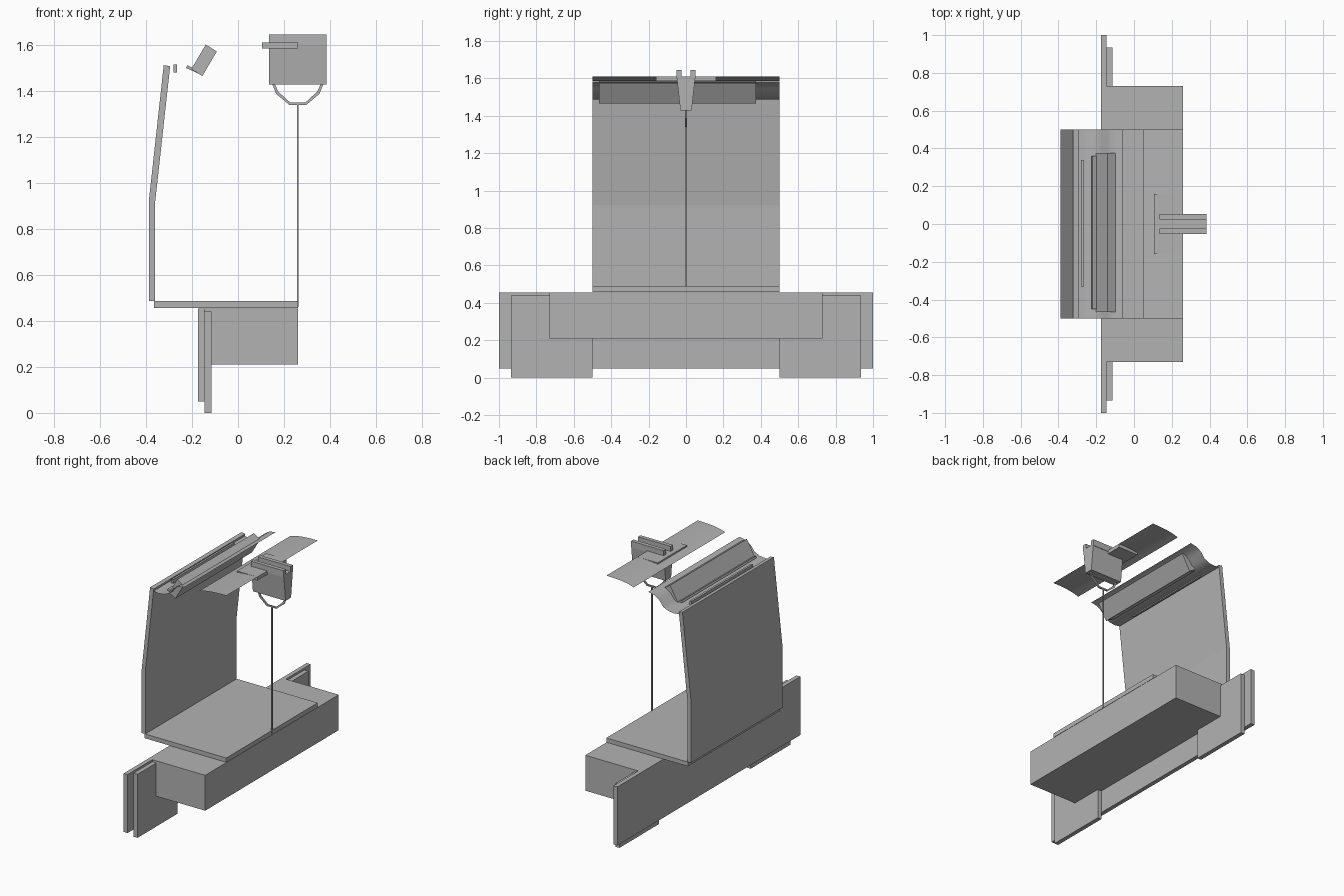
import bpy
import bmesh
from mathutils import Vector

cube = bpy.data.objects.get("Cube")
if cube:
    bpy.data.objects.remove(cube, do_unlink=True)

grey = bpy.data.materials.new("plain_grey")
grey.use_nodes = True
colour = (0.45, 0.45, 0.45, 1)
grey.diffuse_color = colour
grey.node_tree.nodes["Principled BSDF"].inputs["Base Color"].default_value = colour


def finish(name, bm, solid=True):
    if solid:
        bmesh.ops.recalc_face_normals(bm, faces=bm.faces)
    mesh = bpy.data.meshes.new(name)
    bm.to_mesh(mesh)
    bm.free()
    mesh.materials.append(grey)
    obj = bpy.data.objects.new(name, mesh)
    bpy.context.collection.objects.link(obj)
    return obj


def prism(name, profile, low, high, axis="y"):
    """Extrude a closed profile: (x, z) along y, or (y, z) along x."""
    bm = bmesh.new()
    if axis == "y":
        pts = [(a, low, b) for a, b in profile]
        shift = Vector((0, high - low, 0))
    else:
        pts = [(low, a, b) for a, b in profile]
        shift = Vector((high - low, 0, 0))
    face = bm.faces.new([bm.verts.new(p) for p in pts])
    out = bmesh.ops.extrude_face_region(bm, geom=[face], use_keep_orig=True)
    moved = [v for v in out["geom"] if isinstance(v, bmesh.types.BMVert)]
    bmesh.ops.translate(bm, verts=moved, vec=shift)
    return finish(name, bm)


def box(name, x, y, z):
    profile = [(x[0], z[0]), (x[1], z[0]), (x[1], z[1]), (x[0], z[1])]
    return prism(name, profile, y[0], y[1])


def sheet(name, path, half):
    """Thin open surface following an (x, z) path."""
    bm = bmesh.new()
    rows = [[bm.verts.new((x, y, z)) for y in (-half, half)] for x, z in path]
    for a, b in zip(rows, rows[1:]):
        bm.faces.new((a[0], b[0], b[1], a[1]))
    obj = finish(name, bm, False)
    for p in obj.data.polygons:
        p.use_smooth = True
    return obj


# Base and skirting
box("base_box", (-0.145, 0.26), (-0.73, 0.73), (0.21, 0.455))
box("long_skirt", (-0.175, -0.145), (-1, 1), (0.05, 0.455))
for side, y in (("front", (-0.935, -0.5)), ("back", (0.5, 0.935))):
    box(side + "_skirt_plate", (-0.145, -0.115), y, (0, 0.44))

# Floor and bent side wall
box("floor", (-0.365, 0.26), (-0.5, 0.5), (0.457, 0.487))
prism("side_wall", [(-0.388, 0.487), (-0.36, 0.487), (-0.36, 0.92),
                    (-0.295, 1.508), (-0.323, 1.512), (-0.388, 0.92)], -0.5, 0.5)

# Ceiling sheets
sheet("cove_sheet", [(-0.31, 1.495), (-0.26, 1.487), (-0.215, 1.492), (-0.175, 1.51),
                     (-0.145, 1.55), (-0.11, 1.573), (-0.06, 1.583)], 0.5)
sheet("ceiling_sheet", [(0.05, 1.585), (0.09, 1.597), (0.14, 1.605),
                        (0.2, 1.609), (0.26, 1.61)], 0.5)

# Tilted lamp with its lip, and the narrow strip beside the wall
prism("lamp_box", [(-0.155, 1.465), (-0.092, 1.572), (-0.14, 1.602), (-0.203, 1.495)],
      -0.465, 0.375)
prism("lamp_lip", [(-0.155, 1.468), (-0.15, 1.478), (-0.22, 1.512), (-0.226, 1.5)],
      -0.45, 0.36)
box("wall_strip", (-0.28, -0.266), (-0.33, 0.34), (1.48, 1.515))

# Hanging unit: tapered body with two top rails and a cross bracket
prism("hanger_body", [(-0.03, 1.428), (0.03, 1.428), (0.05, 1.61), (-0.05, 1.61)],
      0.135, 0.385, "x")
for side, s in (("front", -1), ("back", 1)):
    box(side + "_rail", (0.135, 0.385), sorted((s * 0.025, s * 0.052)), (1.6, 1.645))
box("cross_bracket", (0.105, 0.26), (-0.16, 0.16), (1.585, 1.61))

# Pull loop and cord
outer = [(0.149, 1.43), (0.166, 1.387), (0.223, 1.34),
         (0.297, 1.34), (0.354, 1.387), (0.371, 1.43)]
inner = [(0.26 + (x - 0.26) * 0.9, min(z + 0.01, 1.43)) for x, z in reversed(outer)]
prism("pull_loop", outer + inner, -0.005, 0.005)
box("cord", (0.256, 0.264), (-0.004, 0.004), (0.46, 1.345))
